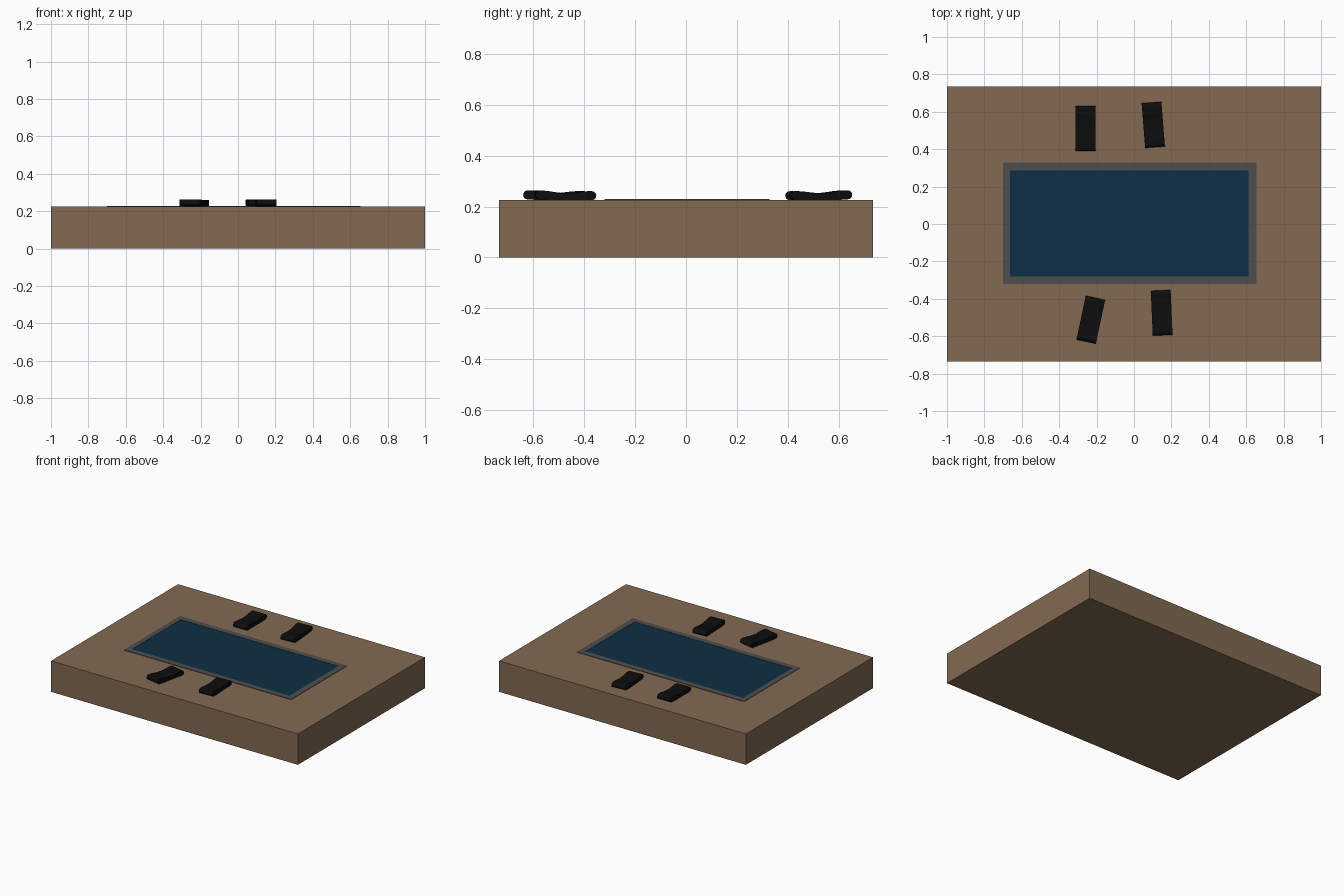
import bpy, bmesh, math
from mathutils import Matrix

if "Cube" in bpy.data.objects:
    bpy.data.objects.remove(bpy.data.objects["Cube"])

DECK = 0.226


def mat(name, c):
    m = bpy.data.materials.new(name)
    m.diffuse_color = (*c, 1)
    m.use_nodes = True
    m.node_tree.nodes["Principled BSDF"].inputs["Base Color"].default_value = m.diffuse_color
    return m


BROWN = mat("brown_deck", (0.223, 0.143, 0.084))
GREY = mat("grey_coping", (0.078, 0.075, 0.076))
BLUE = mat("deep_blue_water", (0.004, 0.028, 0.055))
BLACK = mat("black_lounger", (0.004, 0.004, 0.004))


def finish(name, bm, m):
    bmesh.ops.recalc_face_normals(bm, faces=bm.faces)
    me = bpy.data.meshes.new(name)
    bm.to_mesh(me)
    bm.free()
    me.materials.append(m)
    ob = bpy.data.objects.new(name, me)
    bpy.context.collection.objects.link(ob)
    return ob


def box(name, x0, x1, y0, y1, z0, z1, m):
    bm = bmesh.new()
    bmesh.ops.create_cube(bm, size=1, matrix=Matrix.Translation(
        ((x0 + x1) / 2, (y0 + y1) / 2, (z0 + z1) / 2)) @ Matrix.Diagonal(
        (x1 - x0, y1 - y0, z1 - z0, 1)))
    return finish(name, bm, m)


# Deck block
box("deck", -1, 1, -0.735, 0.735, 0, DECK, BROWN)

# Coping around the pool: four thin strips, with the water just below their top
OX0, OX1, OY0, OY1 = -0.70, 0.655, -0.32, 0.328
IX0, IX1, IY0, IY1 = -0.663, 0.612, -0.28, 0.287
for side, x0, x1, y0, y1 in (("front", OX0, OX1, OY0, IY0), ("back", OX0, OX1, IY1, OY1),
                             ("left", OX0, IX0, IY0, IY1), ("right", IX1, OX1, IY0, IY1)):
    box("coping_" + side, x0, x1, y0, y1, DECK - 0.002, DECK + 0.003, GREY)
box("water", IX0, IX1, IY0, IY1, DECK - 0.002, DECK + 0.0015, BLUE)


# Lounger: S-curved pad with rounded ends, raised head at +y
def lounger(name, x, y, angle):
    r, half_len, half_w, n = 0.0175, 0.12, 0.053, 16
    a = half_len - r

    def mid(t):  # centre line height, t from -1 (foot) to 1 (head)
        return DECK + 0.0185 + 0.0015 * t - 0.009 * math.cos(t * math.pi / 2) ** 2

    ts = [-1 + 2 * i / n for i in range(n + 1)]
    pts = [(t * a, mid(t) + r) for t in ts]
    arc = [math.pi / 2 - math.pi * i / 8 for i in range(1, 8)]
    pts += [(a + r * math.cos(q), mid(1) + r * math.sin(q)) for q in arc]
    pts += [(t * a, mid(t) - r) for t in reversed(ts)]
    pts += [(-a - r * math.cos(q), mid(-1) + r * math.sin(q)) for q in reversed(arc)]
    bm = bmesh.new()
    face = bm.faces.new([bm.verts.new((-half_w, py, pz)) for py, pz in pts])
    ext = bmesh.ops.extrude_face_region(bm, geom=[face], use_keep_orig=True)
    bmesh.ops.translate(bm, vec=(2 * half_w, 0, 0),
                        verts=[v for v in ext["geom"] if isinstance(v, bmesh.types.BMVert)])
    ob = finish(name, bm, BLACK)
    ob.location = (x, y, 0)
    ob.rotation_euler.z = math.radians(angle)
    bpy.ops.object.select_all(action='DESELECT')
    ob.select_set(True)
    bpy.context.view_layer.objects.active = ob
    bpy.ops.object.shade_smooth_by_angle(angle=math.radians(35))


# Heads point away from the pool
lounger("lounger_back_left", -0.26, 0.51, 0)
lounger("lounger_back_right", 0.103, 0.53, 4.5)
lounger("lounger_front_left", -0.231, -0.512, 180 - 12)
lounger("lounger_front_right", 0.148, -0.475, 180 + 2.5)
